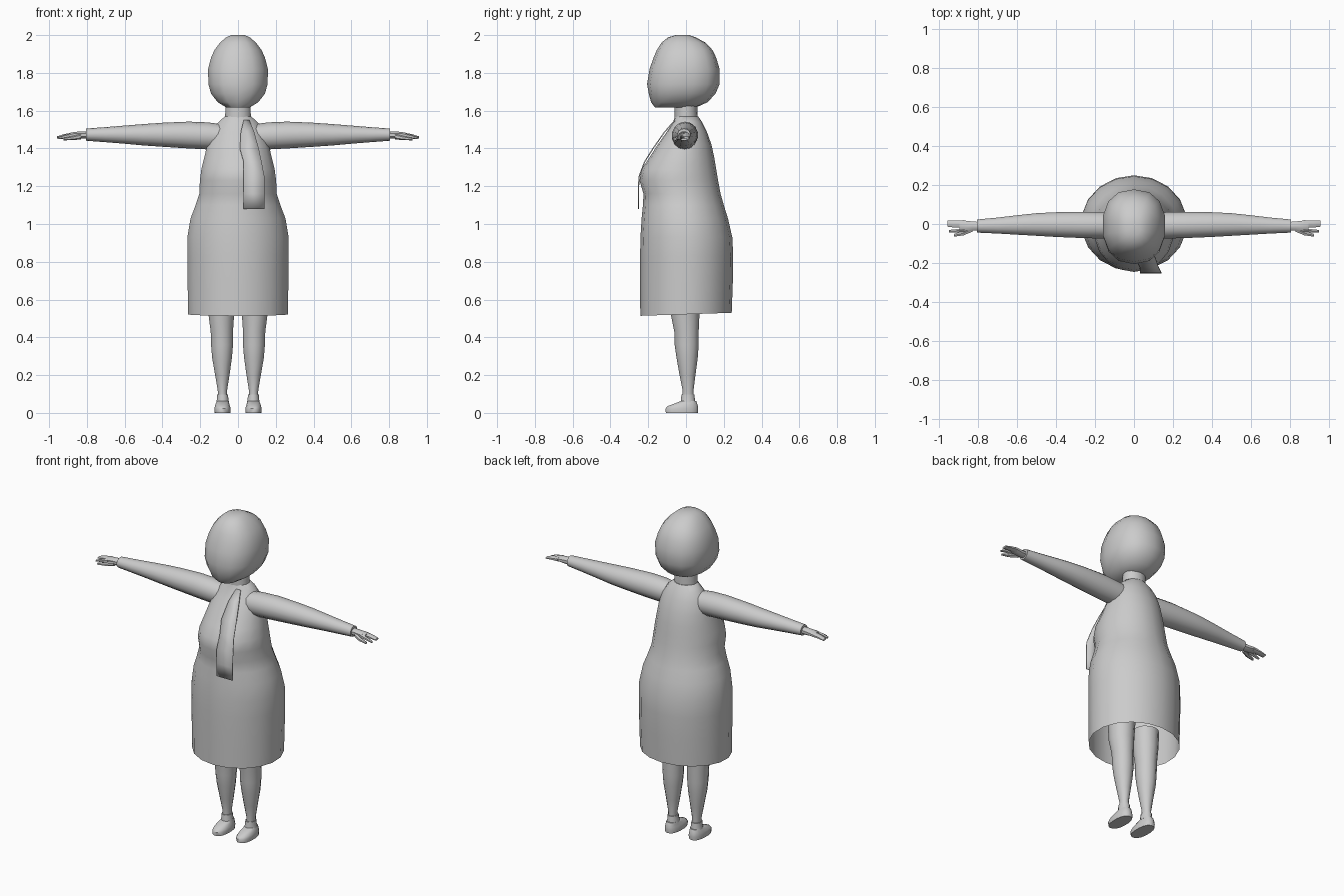
import bpy, bmesh, math
from mathutils import Vector

grey = bpy.data.materials.new("plain grey")
grey.diffuse_color = (0.6, 0.6, 0.6, 1)


def finish(name, bm, mirror=False, angle=45):
    bmesh.ops.recalc_face_normals(bm, faces=bm.faces)
    me = bpy.data.meshes.new(name)
    bm.to_mesh(me)
    bm.free()
    me.materials.append(grey)
    ob = bpy.data.objects.new(name, me)
    bpy.context.collection.objects.link(ob)
    if mirror:
        ob.modifiers.new("Mirror", 'MIRROR')
    bpy.ops.object.select_all(action='DESELECT')
    ob.select_set(True)
    bpy.context.view_layer.objects.active = ob
    bpy.ops.object.shade_smooth_by_angle(angle=math.radians(angle))
    return ob


def loft(name, rings, sides=16, axis='z', caps=(True, True), mirror=False,
         power=1.0, tilt=0.0, angle=45):
    """Rings are (position, u min, u max, v min, v max): u, v = x, y along z, or y, z along x."""
    bm = bmesh.new()
    loops = []
    for k, (p, u0, u1, v0, v1) in enumerate(rings):
        loop = []
        for i in range(sides):
            a = 2 * math.pi * (i + 0.5) / sides
            c, s = math.cos(a), math.sin(a)
            c = math.copysign(abs(c) ** power, c)
            s = math.copysign(abs(s) ** power, s)
            u = (u0 + u1) / 2 + c * (u1 - u0) / 2
            v = (v0 + v1) / 2 + s * (v1 - v0) / 2
            q = p + (tilt * s if k == 0 else 0)
            loop.append(bm.verts.new((u, v, q) if axis == 'z' else (q, u, v)))
        loops.append(loop)
    for a, b in zip(loops, loops[1:]):
        for i in range(sides):
            j = (i + 1) % sides
            bm.faces.new((a[i], a[j], b[j], b[i]))
    if caps[0]:
        bm.faces.new(loops[0])
    if caps[1]:
        bm.faces.new(loops[-1])
    return finish(name, bm, mirror, angle)


def sym(z, w, y0, y1):
    return (z, -w, w, y0, y1)


# Dress, open at the hem
loft("dress", [
    sym(0.522, 0.268, -0.242, 0.242), sym(0.70, 0.271, -0.243, 0.248),
    sym(0.83, 0.272, -0.243, 0.25), sym(0.93, 0.272, -0.241, 0.245),
    sym(1.03, 0.255, -0.235, 0.222), sym(1.10, 0.228, -0.228, 0.20),
    sym(1.16, 0.208, -0.225, 0.183), sym(1.23, 0.205, -0.246, 0.17),
    sym(1.29, 0.197, -0.235, 0.16), sym(1.35, 0.182, -0.195, 0.15),
    sym(1.42, 0.165, -0.15, 0.135), sym(1.49, 0.14, -0.10, 0.11),
    sym(1.54, 0.105, -0.068, 0.085), sym(1.57, 0.07, -0.058, 0.064)],
    sides=18, caps=(False, True), tilt=0.008)

# Neck
loft("neck", [sym(1.54, 0.07, -0.06, 0.062), sym(1.60, 0.069, -0.06, 0.06),
              sym(1.66, 0.069, -0.06, 0.06)], sides=14)

# Head with bobbed hair
loft("head", [
    sym(1.618, 0.065, -0.165, 0.055), sym(1.645, 0.11, -0.185, 0.115),
    sym(1.69, 0.146, -0.197, 0.156), sym(1.74, 0.16, -0.206, 0.178),
    sym(1.82, 0.162, -0.193, 0.178), sym(1.88, 0.146, -0.172, 0.16),
    sym(1.92, 0.128, -0.155, 0.141), sym(1.96, 0.097, -0.13, 0.104),
    sym(1.988, 0.065, -0.095, 0.052), sym(2.0, 0.035, -0.055, 0.015)],
    sides=14, power=0.85, angle=40)

# Sleeves with a slightly wider cuff opening
loft("sleeve", [
    (0.06, -0.07, 0.06, 1.40, 1.525), (0.16, -0.076, 0.062, 1.395, 1.538),
    (0.26, -0.074, 0.064, 1.40, 1.542), (0.40, -0.068, 0.062, 1.409, 1.536),
    (0.50, -0.062, 0.057, 1.416, 1.529), (0.60, -0.056, 0.046, 1.425, 1.521),
    (0.70, -0.05, 0.034, 1.433, 1.513), (0.805, -0.045, 0.024, 1.441, 1.505)],
    sides=14, axis='x', mirror=True)

# Hands: palm, long fingers, forefinger and thumb
loft("palm", [
    (0.79, -0.034, 0.012, 1.45, 1.492), (0.83, -0.036, 0.015, 1.45, 1.492),
    (0.87, -0.04, 0.02, 1.455, 1.488), (0.895, -0.034, 0.02, 1.459, 1.482)],
    sides=8, axis='x', mirror=True)
loft("fingers", [
    (0.87, -0.02, 0.021, 1.457, 1.486), (0.92, -0.02, 0.02, 1.455, 1.477),
    (0.957, -0.015, 0.018, 1.453, 1.465)], sides=8, axis='x', mirror=True)
loft("forefinger", [
    (0.87, -0.042, -0.02, 1.457, 1.484), (0.92, -0.045, -0.026, 1.452, 1.472),
    (0.95, -0.044, -0.03, 1.449, 1.46)], sides=6, axis='x', mirror=True)
loft("thumb", [
    (0.83, -0.042, -0.012, 1.448, 1.478), (0.875, -0.06, -0.034, 1.444, 1.466),
    (0.925, -0.066, -0.05, 1.443, 1.456)], sides=6, axis='x', mirror=True)

# Legs
loft("leg", [
    (0.05, 0.057, 0.105, -0.022, 0.042), (0.12, 0.057, 0.108, -0.018, 0.04),
    (0.20, 0.044, 0.122, -0.034, 0.05), (0.29, 0.031, 0.138, -0.05, 0.062),
    (0.36, 0.025, 0.144, -0.06, 0.067), (0.43, 0.025, 0.146, -0.062, 0.067),
    (0.52, 0.019, 0.158, -0.08, 0.071), (0.64, 0.01, 0.165, -0.085, 0.075)],
    sides=14, mirror=True)

# Ankle bands
loft("ankle_band", [
    (0.055, 0.046, 0.116, -0.03, 0.05), (0.075, 0.05, 0.112, -0.028, 0.048),
    (0.098, 0.052, 0.111, -0.025, 0.045)], sides=12, mirror=True)

# Shoes with a low pointed toe
loft("shoe", [
    (0.0, 0.04, 0.124, -0.108, 0.064), (0.022, 0.038, 0.126, -0.111, 0.066),
    (0.036, 0.042, 0.123, -0.098, 0.064), (0.05, 0.046, 0.118, -0.06, 0.06),
    (0.062, 0.05, 0.112, -0.03, 0.055)], sides=16, power=0.85, mirror=True)

# Scarf end lying on the chest and hanging free below it: z, left x, right x, y
rows = [(1.55, 0.03, 0.06, -0.062), (1.49, 0.015, 0.085, -0.115),
        (1.40, 0.01, 0.11, -0.178), (1.33, 0.03, 0.125, -0.222),
        (1.25, 0.03, 0.14, -0.252), (1.16, 0.03, 0.14, -0.255),
        (1.08, 0.03, 0.14, -0.254)]
bm = bmesh.new()
front = [[bm.verts.new((x, y, z)) for x in (a, b)] for z, a, b, y in rows]
for p, q in zip(front, front[1:]):
    bm.faces.new((p[0], p[1], q[1], q[0]))
scarf = finish("scarf_end", bm)
solid = scarf.modifiers.new("Thickness", 'SOLIDIFY')
solid.thickness = 0.006
